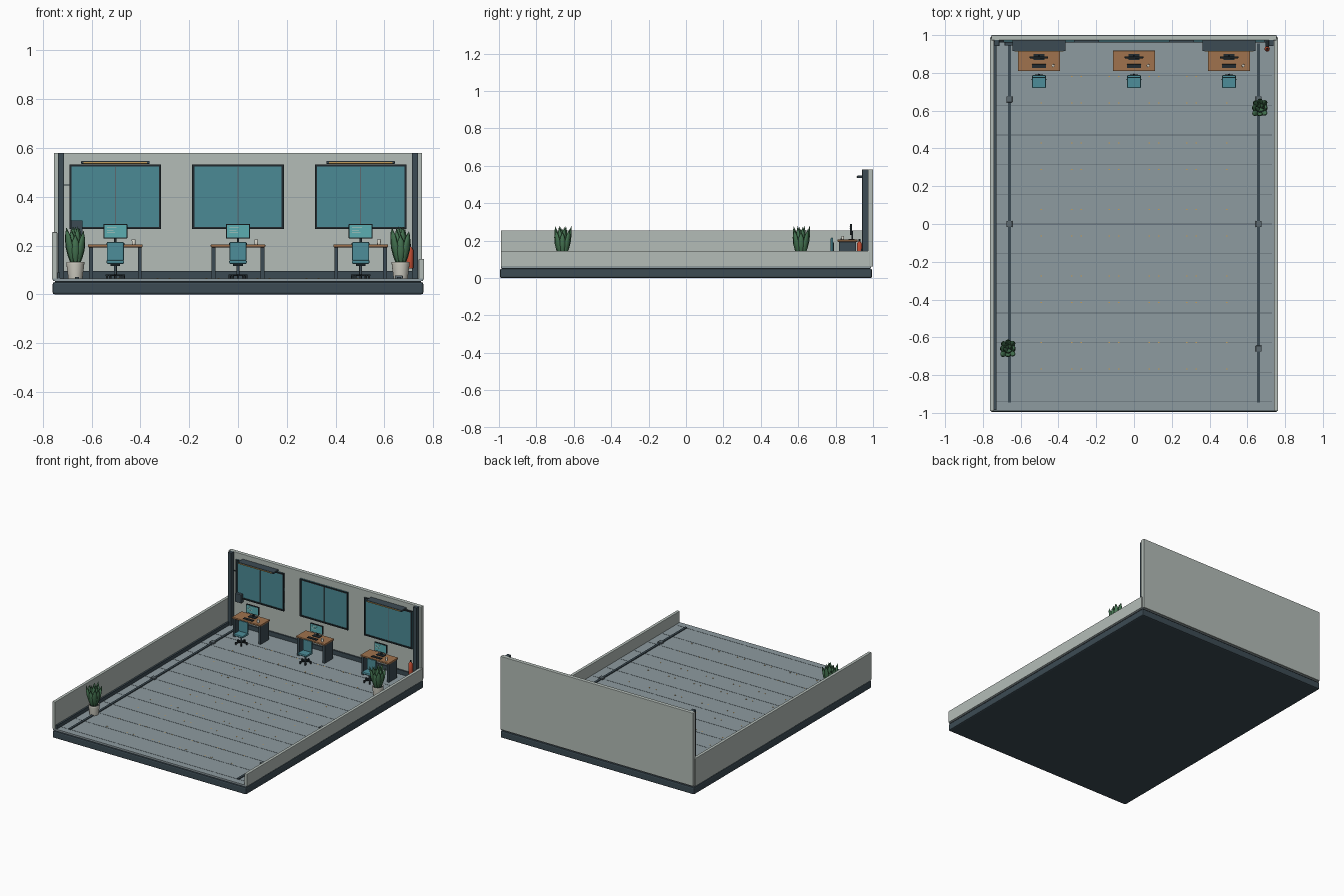
import bpy, bmesh, math
from mathutils import Matrix, Vector

if "Cube" in bpy.data.objects:
    bpy.data.objects.remove(bpy.data.objects["Cube"])


def mat(name, r, g, b):
    # colours are given as sRGB 0-255
    m = bpy.data.materials.new(name)
    m.diffuse_color = tuple((c / 255) ** 2.2 for c in (r, g, b)) + (1,)
    m.use_nodes = True
    m.node_tree.nodes["Principled BSDF"].inputs["Base Color"].default_value = m.diffuse_color
    return m


WALL = mat("wall_paint", 178, 187, 182)
DARK = mat("dark_metal", 62, 76, 84)
BLACK = mat("black_trim", 38, 46, 50)
FLOOR = mat("carpet", 140, 153, 158)
SEAM = mat("seam", 92, 104, 110)
GLASS = mat("glass", 76, 137, 148)
TEAL = mat("teal_fabric", 78, 140, 152)
SCREEN = mat("screen", 92, 172, 176)
WOOD = mat("wood", 158, 114, 78)
AMBER = mat("amber", 196, 156, 90)
LIGHT = mat("off_white", 205, 203, 192)
LEAF = mat("leaf", 72, 118, 84)
RED = mat("red", 190, 78, 54)


def finish(name, bm, m, smooth=False):
    me = bpy.data.meshes.new(name)
    bm.to_mesh(me)
    bm.free()
    ob = bpy.data.objects.new(name, me)
    bpy.context.collection.objects.link(ob)
    me.materials.append(m)
    if smooth:
        for p in me.polygons:
            p.use_smooth = len(p.vertices) == 4
    return ob


def box(name, x, y, z, m, bevel=0):
    """Box from (min, max) pairs."""
    bm = bmesh.new()
    size = [b - a for a, b in (x, y, z)]
    mid = [(a + b) / 2 for a, b in (x, y, z)]
    bmesh.ops.create_cube(bm, size=1, matrix=Matrix.Translation(mid) @ Matrix.Diagonal((*size, 1)))
    ob = finish(name, bm, m)
    if bevel:
        mod = ob.modifiers.new("bevel", 'BEVEL')
        mod.width, mod.segments = bevel, 2
    return ob


def lathe(name, x, y, profile, m, sides=16):
    """Stack of (radius, z) rings around a vertical axis, capped."""
    bm = bmesh.new()
    rings = [[bm.verts.new((x + r * math.cos(2 * math.pi * i / sides),
                            y + r * math.sin(2 * math.pi * i / sides), z))
              for i in range(sides)] for r, z in profile]
    for a, b in zip(rings, rings[1:]):
        for i in range(sides):
            j = (i + 1) % sides
            bm.faces.new((a[i], a[j], b[j], b[i]))
    bm.faces.new(rings[0][::-1])
    bm.faces.new(rings[-1])
    return finish(name, bm, m, True)


F = 0.065  # floor level

# base, floor and walls
box("base_slab", (-.76, .76), (-.995, .995), (0, .05), DARK, .008)
box("floor_edge", (-.75, .75), (-.985, .985), (.048, .056), BLACK)
box("floor", (-.758, .758), (-.99, .99), (.054, F), FLOOR)
box("back_wall", (-.755, .755), (.972, 1.0), (.06, .58), WALL, .003)
box("left_wall", (-.763, -.741), (-.99, .985), (.06, .255), WALL, .003)
box("right_wall", (.741, .763), (-.99, .985), (.06, .145), WALL, .003)
box("back_skirting", (-.735, .735), (.962, .974), (F, .096), DARK)
box("left_skirting", (-.742, -.729), (-.985, .97), (F, .09), DARK)
for s in (-1, 1):
    cx = s * .726
    box("corner_column", (cx - .013, cx + .013), (.942, .974), (F, .58), DARK, .002)

# carpet seams and flecks
for i in range(12):
    y = .785 - i * .157
    box("floor_seam", (-.73, .73), (y - .0015, y + .0015), (F - .002, F + .001), SEAM)
bm = bmesh.new()
for i in range(5):
    for y in (.78 - i * .352, .64 - i * .352):
        for x in (-.49, -.33, -.28, -.13, -.08, .08, .13, .28, .33, .49):
            bmesh.ops.create_cube(bm, size=1, matrix=Matrix.Translation((x, y, F + .0005))
                                  @ Matrix.Diagonal((.008, .006, .002, 1)))
finish("carpet_flecks", bm, AMBER)

# floor cable channels with outlet boxes
for s in (-1, 1):
    x = s * .66
    box("cable_channel", (x - .008, x + .008), (-.945, .955), (F - .002, F + .006), DARK)
    for y in (-.66, 0, .66):
        box("outlet_box", (x - .016, x + .016), (y - .016, y + .016), (F, F + .012), SEAM, .002)

# windows
for cx in (-.503, 0, .503):
    l, r, b, t, w = cx - .188, cx + .188, .267, .533, .009
    box("window_glass", (l, r), (.966, .974), (b, t), GLASS)
    for z in (b, t - w):
        box("window_rail", (l, r), (.96, .974), (z, z + w), BLACK)
    for x in (l, r - w):
        box("window_stile", (x, x + w), (.96, .974), (b, t), BLACK)
    box("window_mullion", (cx - .002, cx + .002), (.963, .97), (b + .01, t - .01), SEAM)
    # lamp shelf over the outer windows
    if cx:
        box("lamp_shelf", (cx - .14, cx + .14), (.915, .972), (.535, .547), DARK, .002)
        box("lamp_strip", (cx - .13, cx + .13), (.912, .917), (.537, .543), AMBER)


# workstations
def desk(cx):
    box("desk_top", (cx - .112, cx + .112), (.81, .918), (.193, .205), WOOD, .003)
    for s in (-1, 1):
        x = cx + s * .1
        box("desk_side_panel", (x - .008, x + .008), (.818, .91), (F, .194), DARK)
    # monitor
    box("monitor_foot", (cx - .028, cx + .028), (.868, .9), (.205, .209), BLACK)
    box("monitor_stem", (cx - .005, cx + .005), (.886, .894), (.207, .25), BLACK)
    box("monitor_case", (cx - .049, cx + .049), (.877, .888), (.229, .289), BLACK, .002)
    box("monitor_screen", (cx - .045, cx + .045), (.8755, .878), (.233, .285), SCREEN)
    for i, w in enumerate((.04, .028, .034)):
        z = .272 - i * .01
        box("screen_line", (cx - .035, cx - .035 + w), (.8748, .876), (z, z + .002), LIGHT)
    # keyboard and mug
    box("keyboard", (cx - .037, cx + .037), (.826, .846), (.205, .21), BLACK, .001)
    lathe("mug", cx + .075, .838, [(.007, .205), (.008, .225), (.006, .225), (.006, .21)], LIGHT, 12)


def chair(cx, cy=.755):
    box("chair_seat", (cx - .036, cx + .036), (cy - .036, cy + .034), (.125, .141), TEAL, .005)
    box("chair_back", (cx - .035, cx + .035), (cy + .018, cy + .032), (.138, .215), TEAL, .005)
    box("chair_back_support", (cx - .006, cx + .006), (cy + .031, cy + .036), (.115, .19), BLACK)
    box("chair_under_seat", (cx - .02, cx + .02), (cy - .02, cy + .036), (.117, .126), BLACK)
    lathe("chair_post", cx, cy, [(.006, .078), (.006, .12)], DARK, 10)
    for k in range(5):
        a = 2 * math.pi * k / 5 + math.pi / 2
        spoke = box("chair_spoke", (0, .04), (-.005, .005), (.075, .082), BLACK)
        spoke.location = (cx, cy, 0)
        spoke.rotation_euler.z = a
        lathe("chair_caster", cx + .036 * math.cos(a), cy + .036 * math.sin(a),
              [(.005, F), (.005, .076)], BLACK, 8)


for cx in (-.503, 0, .503):
    desk(cx)
    chair(cx)


# potted plants
def leaf(bm, base, yaw, lean, length, width):
    rot = (Matrix.Translation(base) @ Matrix.Rotation(yaw, 4, 'Z')
           @ Matrix.Rotation(lean, 4, 'Y'))
    rings = []
    for r, h in ((.15, 0), (.75, .25), (1, .5), (.7, .78), (.03, 1)):
        rings.append([bm.verts.new(rot @ Vector((r * width * .65 * math.cos(a),
                                                 r * width * math.sin(a), h * length)))
                      for a in [2 * math.pi * i / 8 for i in range(8)]])
    for a, b in zip(rings, rings[1:]):
        for i in range(8):
            j = (i + 1) % 8
            bm.faces.new((a[i], a[j], b[j], b[i]))
    bm.faces.new(rings[0][::-1])
    bm.faces.new(rings[-1])


def plant(x, y):
    lathe("plant_pot", x, y, [(.029, F), (.037, .126), (.037, .133), (.031, .133), (.03, .125)], LIGHT, 20)
    lathe("pot_soil", x, y, [(.031, .12), (.031, .128)], BLACK, 20)
    bm = bmesh.new()
    for k in range(8):
        a = 2 * math.pi * k / 8
        leaf(bm, (x + .016 * math.cos(a), y + .02 * math.sin(a), .122), a,
             .17 + .06 * (k % 2), .125 + .016 * (k % 3), .018)
    for k in range(4):
        a = 2 * math.pi * k / 4 + .5
        leaf(bm, (x + .008 * math.cos(a), y + .008 * math.sin(a), .122), a, .08, .15 + .006 * (k % 2), .018)
    finish("plant_leaves", bm, LEAF, True)


plant(-.667, -.66)
plant(.667, .615)

# extinguisher, wall panel and conduit
lathe("extinguisher_body", .705, .927, [(.013, .105), (.014, .11), (.014, .182), (.006, .195)], RED)
lathe("extinguisher_valve", .705, .927, [(.005, .193), (.005, .207)], BLACK, 10)
box("extinguisher_bracket", (.695, .715), (.935, .966), (.14, .155), BLACK)
box("wall_control_box", (-.685, -.637), (.945, .974), (.242, .303), DARK, .003)
box("wall_conduit", (-.715, -.69), (.966, .974), (.446, .45), BLACK)
